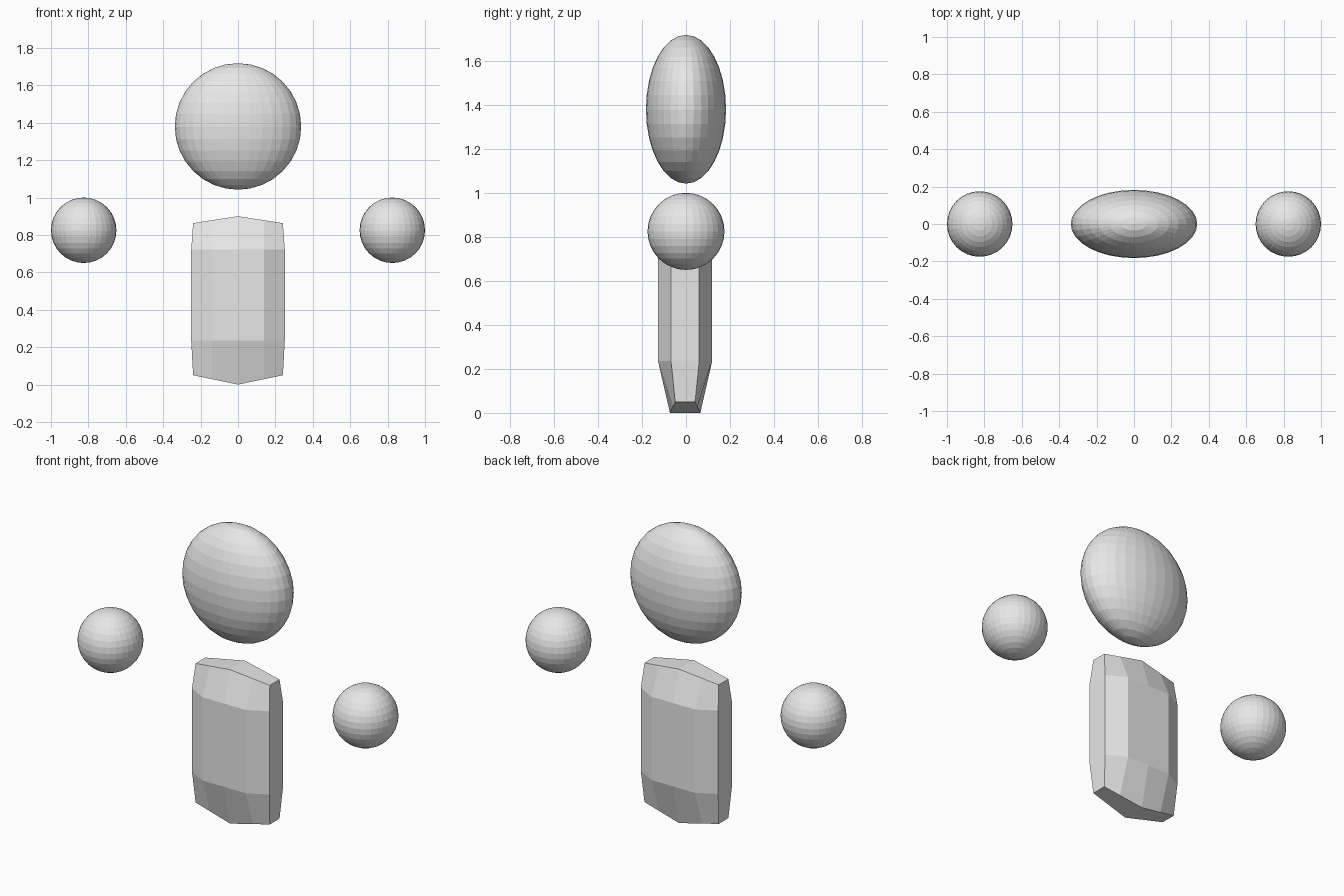
import bpy, bmesh

if "Cube" in bpy.data.objects:
    bpy.data.objects.remove(bpy.data.objects["Cube"])

grey = bpy.data.materials.new("plain grey")
grey.diffuse_color = (0.8, 0.8, 0.8, 1)
grey.use_nodes = True
grey.node_tree.nodes["Principled BSDF"].inputs["Base Color"].default_value = grey.diffuse_color


def ball(name, location, scale):
    bpy.ops.mesh.primitive_uv_sphere_add(segments=32, ring_count=16, radius=1, location=location)
    obj = bpy.context.object
    obj.name = name
    obj.scale = scale
    obj.data.materials.append(grey)


# Flattened head and two round hands
ball("head", (0, 0, 1.38), (0.338, 0.182, 0.338))
for name, side in (("left_hand", -1), ("right_hand", 1)):
    ball(name, (side * 0.825, 0, 0.825), (0.175, 0.175, 0.175))


# Faceted torso: four stacked rings, each given as (x, half depth, z) for x >= 0
def end_ring(z_mid, z_side):
    return [(x, 0.069 - 0.024 * x / 0.24, z_mid + (z_side - z_mid) * x / 0.24)
            for x in (0, 0.14, 0.24)]


def belly_ring(z):
    return [(0, 0.123, z), (0.14, 0.123, z), (0.25, 0.064, z)]


bm = bmesh.new()
rings = []
for half in (end_ring(0, 0.05), belly_ring(0.235), belly_ring(0.722), end_ring(0.9, 0.863)):
    across = [(-x, d, z) for x, d, z in reversed(half[1:])] + half
    front = [bm.verts.new((x, -d - 0.004, z)) for x, d, z in across]
    back = [bm.verts.new((x, d - 0.004, z)) for x, d, z in reversed(across)]
    rings.append(front + back)

# Walls between the rings
for low, high in zip(rings, rings[1:]):
    for i in range(10):
        j = (i + 1) % 10
        bm.faces.new((low[i], low[j], high[j], high[i]))

# Ridged caps at both ends
for ring in (rings[0], rings[-1]):
    for i in range(4):
        bm.faces.new((ring[i], ring[i + 1], ring[8 - i], ring[9 - i]))

bmesh.ops.recalc_face_normals(bm, faces=bm.faces)
mesh = bpy.data.meshes.new("torso")
bm.to_mesh(mesh)
bm.free()
mesh.materials.append(grey)
bpy.context.collection.objects.link(bpy.data.objects.new("torso", mesh))
